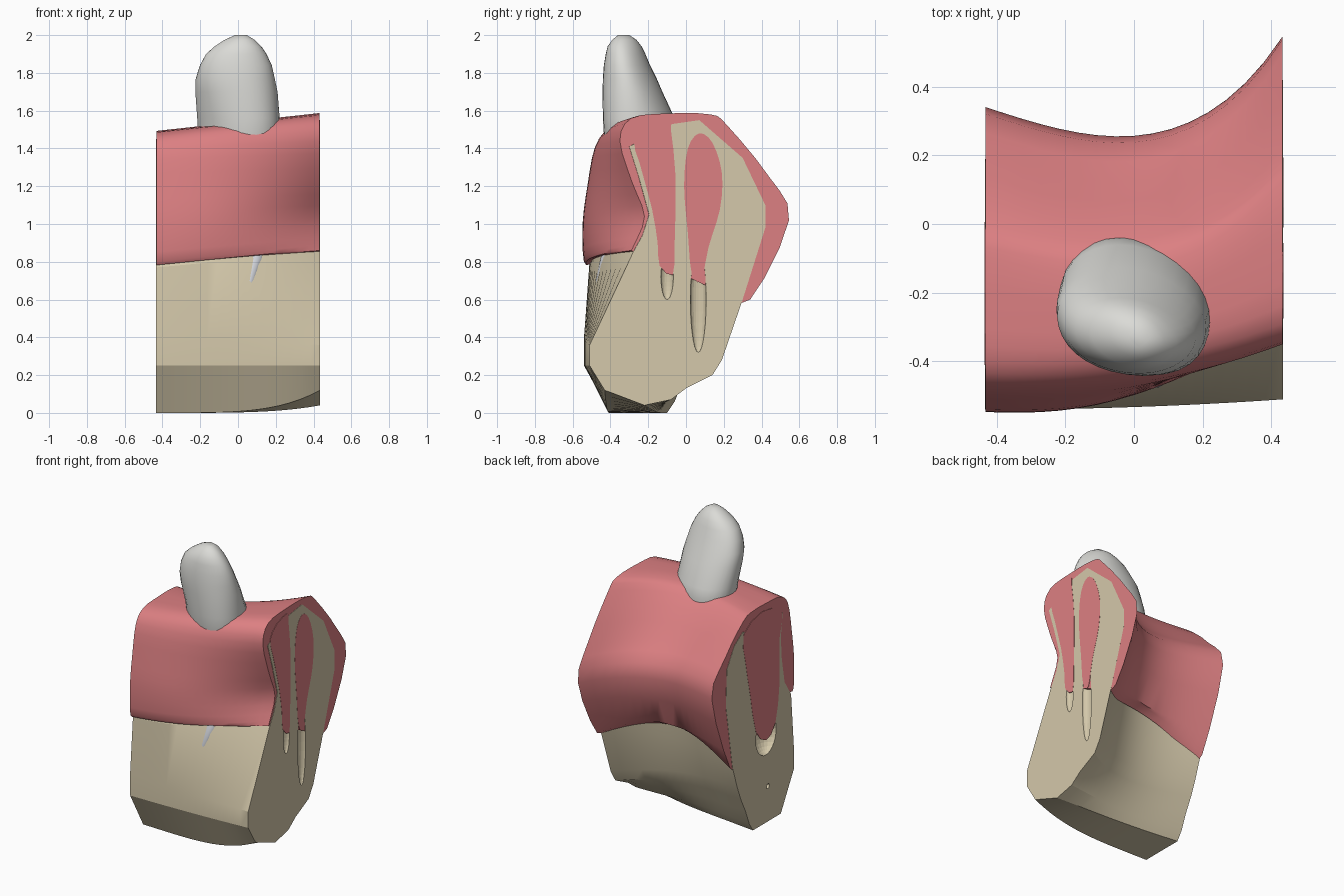
import bpy, bmesh, math
from mathutils import Vector

cube = bpy.data.objects.get("Cube")
if cube:
    bpy.data.objects.remove(cube)

HALF = 0.432
END = HALF + 0.002


def material(name, r, g, b):
    m = bpy.data.materials.new(name)
    m.use_nodes = True
    m.diffuse_color = (r, g, b, 1)
    bsdf = m.node_tree.nodes["Principled BSDF"]
    bsdf.inputs["Base Color"].default_value = (r, g, b, 1)
    bsdf.inputs["Roughness"].default_value = 0.6
    return m


PINK = material("gum pink", 0.72, 0.215, 0.225)
CREAM = material("bone cream", 0.66, 0.58, 0.405)
WHITE = material("enamel white", 0.71, 0.71, 0.68)
PALE = material("root pale grey", 0.64, 0.66, 0.71)


def skin(name, rings, mat, smooth=40):
    """Join equal rings of points into one closed solid."""
    bm = bmesh.new()
    rows = [[bm.verts.new(p) for p in ring] for ring in rings]
    n = len(rows[0])
    for a, b in zip(rows, rows[1:]):
        for i in range(n):
            j = (i + 1) % n
            bm.faces.new((a[i], a[j], b[j], b[i]))
    bm.faces.new(rows[0])
    bm.faces.new(rows[-1])
    bmesh.ops.recalc_face_normals(bm, faces=bm.faces)
    mesh = bpy.data.meshes.new(name)
    bm.to_mesh(mesh)
    bm.free()
    obj = bpy.data.objects.new(name, mesh)
    bpy.context.collection.objects.link(obj)
    mesh.materials.append(mat)
    if smooth:
        bpy.ops.object.select_all(action='DESELECT')
        obj.select_set(True)
        bpy.context.view_layer.objects.active = obj
        bpy.ops.object.shade_smooth_by_angle(angle=math.radians(smooth))
    return obj


def rounded(points, steps, closed=True):
    """Pass a smooth curve through the points."""
    out, n = [], len(points)
    for i in range(n if closed else n - 1):
        if closed:
            q = [Vector(points[(i + k) % n]) for k in (-1, 0, 1, 2)]
        else:
            q = [Vector(points[min(max(i + k, 0), n - 1)]) for k in (-1, 0, 1, 2)]
        for s in range(steps):
            t = s / steps
            out.append(0.5 * (2 * q[1] + (q[2] - q[0]) * t
                              + (2 * q[0] - 5 * q[1] + 4 * q[2] - q[3]) * t * t
                              + (3 * q[1] - q[0] - 3 * q[2] + q[3]) * t ** 3))
    return out if closed else out + [Vector(points[-1])]


def jaw_loft(name, right, left, half, mat, lift, smooth):
    """Sweep one end outline into the other along the curved jaw."""
    rings, count = [], 16
    for k in range(count + 1):
        t = k / count
        arch = math.sin(math.pi * t)
        ring = []
        for (ya, za), (yb, zb) in zip(right, left):
            w = min(max(((ya + yb) / 2 + 0.5) / 0.9, 0), 1)
            y = ya + (yb - ya) * t ** (2 + 3 * w) - 0.09 * w * arch
            z = za + (zb - za) * (t if za > 0.1 else t ** 4)
            if lift and yb > 0.1 and zb < 0.7:
                y += 0.05 * arch
                z += 0.13 * arch
            ring.append((half * (2 * t - 1), y, z))
        rings.append(ring)
    return skin(name, rings, mat, smooth)


# Gum: end outlines from the front lip over the crest to the back lip
gum_a = [(-.5, .79), (-.54, .8), (-.545, 1), (-.52, 1.2), (-.48, 1.4), (-.4, 1.475),
         (-.25, 1.49), (-.1, 1.49), (0, 1.46), (.2, 1.28), (.34, 1.06), (.14, .51), (.04, .55)]
gum_b = [(-.29, .86), (-.275, .89), (-.22, 1.04), (-.285, 1.22), (-.35, 1.44), (-.29, 1.56),
         (-.1, 1.585), (.13, 1.58), (.22, 1.52), (.44, 1.25), (.545, 1.02), (.34, .6), (.2, .63)]
jaw_loft("gum", rounded(gum_a, 3, False), rounded(gum_b, 3, False), HALF, PINK, True, 45)

# Bone: same idea, running under the gum and down to the base
bone_a = [(-.51, .77), (-.44, .88), (-.41, 1.05), (-.4, 1.2), (-.42, 1.36), (-.2, 1.3),
          (.01, 1.39), (.1, 1.33), (.18, 1.2), (.19, .95), (.12, .51), (.07, .36), (.03, .26),
          (-.02, .16), (-.06, .06), (-.1, 0), (-.4, 0), (-.54, .25), (-.54, .4)]
bone_b = [(-.28, .85), (-.23, .94), (-.195, 1.05), (-.25, 1.25), (-.3, 1.41), (-.07, 1.53),
          (.07, 1.55), (.3, 1.35), (.42, 1.1), (.42, .98), (.3, .6), (.19, .28), (.14, .2),
          (0, .13), (-.08, .07), (-.22, .04), (-.43, .12), (-.51, .25), (-.51, .36)]
bone = jaw_loft("jaw_bone", bone_a, bone_b, END, CREAM, False, 25)


# Hollows left in the cut ends of the bone
def hollow(name, x, y, z, size):
    bpy.ops.mesh.primitive_uv_sphere_add(segments=20, ring_count=14, location=(x, y, z))
    cutter = bpy.context.object
    cutter.name = name
    cutter.scale = size
    cutter.data.materials.append(CREAM)
    cutter.hide_render = True
    cutter.hide_set(True)
    mod = bone.modifiers.new(name, 'BOOLEAN')
    mod.operation = 'DIFFERENCE'
    mod.solver = 'EXACT'
    mod.object = cutter


hollow("thin_socket_cutter", END, -.1, .72, (.025, .033, .12))
hollow("long_socket_cutter", END, .065, .6, (.03, .042, .28))
hollow("wide_socket_cutter", -END, -.24, .6, (.08, .11, .14))
hollow("canal_cutter", -END, -.26, .24, (.04, .016, .016))


# Gum tissue showing in the cut ends
def end_plate(name, side, outline, steps):
    pts = rounded(outline, steps)
    skin(name, [[(side * (END + d), p[0], p[1]) for p in pts] for d in (-.003, .001)],
         PINK, 0)


end_plate("front_socket_tissue", 1,
          [(-.275, 1.44), (-.245, 1.32), (-.18, 1.08), (-.15, .9), (-.14, .78), (-.07, .73),
           (-.06, .9), (-.055, 1.25), (-.08, 1.5), (-.09, 1.55), (-.2, 1.52)], 2)
end_plate("long_socket_tissue", 1,
          [(.07, 1.48), (.14, 1.43), (.19, 1.27), (.18, 1.08), (.12, .88), (.08, .7),
           (.03, .74), (.01, .95), (-.01, 1.2), (.01, 1.4)], 3)
end_plate("wide_socket_tissue", -1,
          [(0, 1.37), (-.02, 1.17), (-.07, .93), (-.13, .66), (-.24, .56), (-.34, .64),
           (-.385, .9), (-.385, 1.2), (-.41, 1.38), (-.2, 1.45)], 2)

# Tooth crown: rings of height, middle x, front y, back y and half width
crown = [(1.35, .01, -.41, -.06, .19), (1.48, .008, -.435, -.04, .21),
         (1.56, .005, -.44, -.06, .213), (1.7, -.01, -.442, -.125, .214),
         (1.77, -.018, -.44, -.155, .206), (1.84, -.015, -.435, -.19, .188),
         (1.9, -.012, -.425, -.215, .158), (1.94, -.002, -.415, -.235, .122),
         (1.975, .008, -.39, -.262, .078), (2, .015, -.36, -.3, .03)]
rings = []
for z, cx, front, back, half in crown:
    ring = []
    for i in range(32):
        a = math.tau * i / 32
        swell = 1 + 0.02 * math.sin(3 * a + 8 * z)
        dy = (back - front) / 2 * math.sin(a)
        x = cx + half * swell * math.cos(a) - 0.25 * dy
        ring.append((x, (front + back) / 2 + dy, z))
    rings.append(ring)
skin("tooth_crown", rings, WHITE, 60)

# Root tip breaking through the front of the bone
root = [(.95, .1, -.33, .06), (.82, .09, -.403, .05), (.7, .062, -.443, .034),
        (.61, .04, -.475, .01)]
skin("tooth_root", [[(x + r * math.cos(math.tau * i / 16), y + r * math.sin(math.tau * i / 16), z)
                     for i in range(16)] for z, x, y, r in root], PALE, 60)
